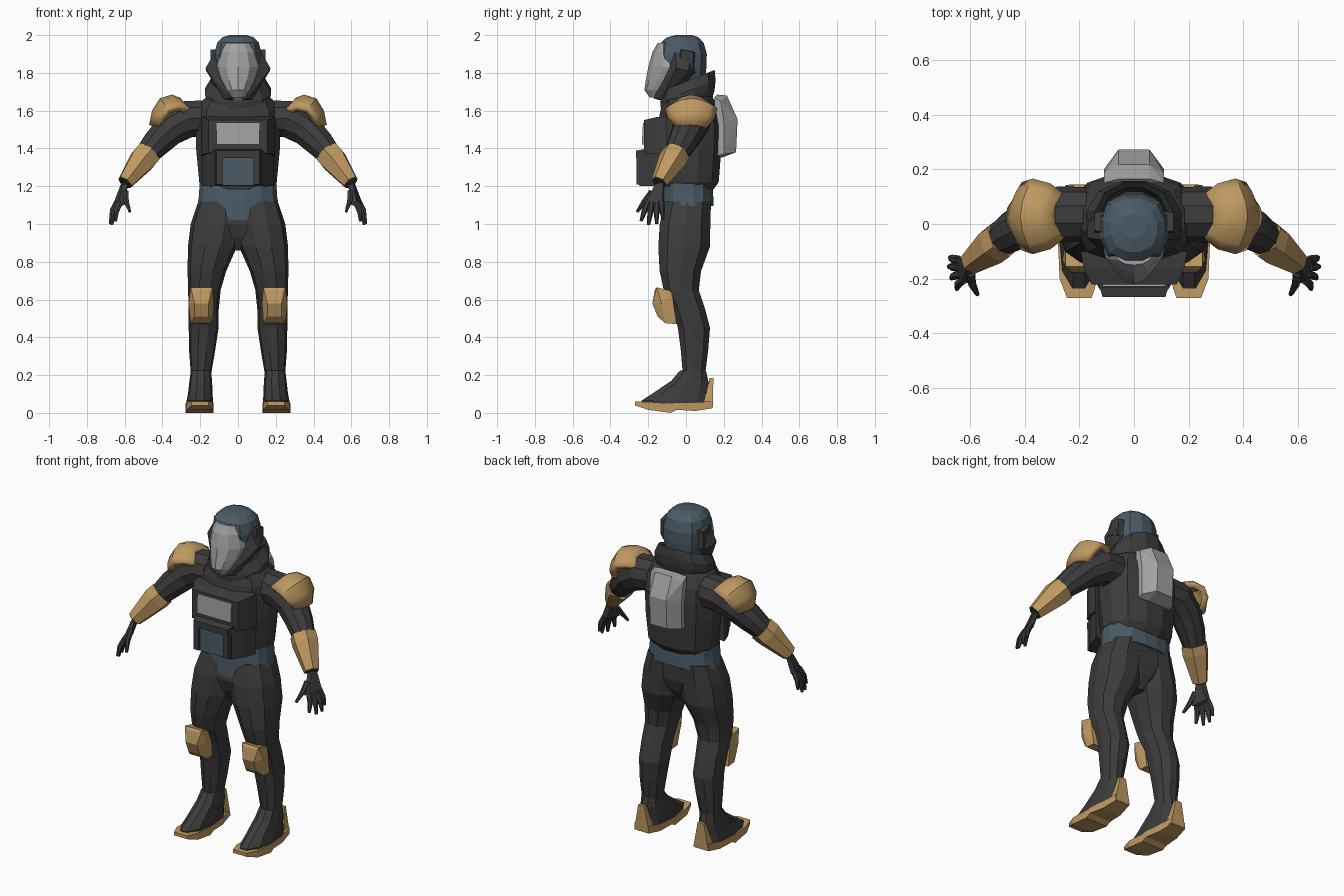
import bpy, bmesh, math
from mathutils import Vector as V


def material(name, r, g, b):
    m = bpy.data.materials.new(name)
    m.diffuse_color = (r, g, b, 1)
    return m


DARK = material("dark_cloth", .045, .045, .045)
TAN = material("tan_plate", .52, .32, .12)
BLUE = material("blue_grey", .07, .105, .135)
GREY = material("light_grey", .36, .36, .36)


def finish(name, bm, mat, mirror=False):
    bmesh.ops.recalc_face_normals(bm, faces=bm.faces)
    me = bpy.data.meshes.new(name)
    bm.to_mesh(me)
    bm.free()
    me.materials.append(mat)
    ob = bpy.data.objects.new(name, me)
    bpy.context.collection.objects.link(ob)
    if mirror:
        mod = ob.modifiers.new("mirror", 'MIRROR')
        mod.use_mirror_merge = False
    return ob


def loft(name, rings, mat, mirror=False, closed=True, caps=True):
    bm = bmesh.new()
    rows = [[bm.verts.new(p) for p in r] for r in rings]
    n = len(rows[0])
    for a, b in zip(rows, rows[1:]):
        for i in range(n if closed else n - 1):
            j = (i + 1) % n
            bm.faces.new((a[i], a[j], b[j], b[i]))
    if caps:
        bm.faces.new(rows[0])
        bm.faces.new(rows[-1])
    return finish(name, bm, mat, mirror)


def ring(z, cx, cy, rx, ry, n=12, e=.8):
    """Horizontal rounded section with a flat side to the front."""
    pts = []
    for i in range(n):
        a = 2 * math.pi * (i + .5) / n + math.pi / 2
        c, s = math.cos(a), math.sin(a)
        k = (abs(c) ** (2 / e) + abs(s) ** (2 / e)) ** (-e / 2)
        pts.append(V((cx + rx * c * k, cy + ry * s * k, z)))
    return pts


def stack(name, sections, mat, mirror=False, n=12, e=.8):
    return loft(name, [ring(*s, n, e) for s in sections], mat, mirror)


def tube(name, pts, radii, mat, n=8):
    pts = [V(p) for p in pts]
    rings = []
    for i, p in enumerate(pts):
        t = (pts[min(i + 1, len(pts) - 1)] - pts[max(i - 1, 0)]).normalized()
        u = t.cross(V((0, 1, 0))).normalized()
        w = t.cross(u)
        rings.append([p + radii[i] * (u * math.cos(a) + w * math.sin(a))
                      for a in [2 * math.pi * (k + .5) / n for k in range(n)]])
    return loft(name, rings, mat, True)


def slab(name, sections, mat, mirror=False):
    """Rectangles (y, x0, x1, z0, z1) joined front to back."""
    return loft(name, [[V((x0, y, z0)), V((x1, y, z0)), V((x1, y, z1)), V((x0, y, z1))]
                       for y, x0, x1, z0, z1 in sections], mat, mirror)


def hull(name, pts, mat, mirror=False):
    bm = bmesh.new()
    for p in pts:
        bm.verts.new(p)
    res = bmesh.ops.convex_hull(bm, input=bm.verts)
    bmesh.ops.delete(bm, geom=[g for g in res["geom_interior"] if isinstance(g, bmesh.types.BMVert)],
                     context='VERTS')
    bmesh.ops.dissolve_limit(bm, angle_limit=.05, verts=bm.verts, edges=bm.edges)
    return finish(name, bm, mat, mirror)


# torso, pelvis and belt
stack("torso", [(1.18, 0, .01, .18, .135), (1.22, 0, .02, .208, .155), (1.4, 0, .02, .225, .17),
                (1.52, 0, .02, .226, .172), (1.6, 0, .02, .218, .158), (1.66, 0, .015, .185, .135),
                (1.7, 0, .01, .12, .11)], DARK)
stack("pelvis", [(1.13, 0, .01, .205, .125), (1.0, 0, .0, .235, .13), (.93, 0, .0, .12, .11),
                 (.86, 0, .0, .03, .07)], DARK)
belt = [ring(1.095, 0, .01, .217, .137, 16), ring(1.15, 0, .01, .208, .135, 16),
        ring(1.215, 0, .01, .205, .132, 16)]
for p in belt[0]:
    p.z -= .075 * max(0, -(p.y - .01) / .137) ** 3
loft("belt", belt, BLUE)

# legs
stack("leg", [(1.12, .1, .01, .11, .125), (1.0, .115, -.005, .135, .137), (.88, .135, -.01, .13, .14),
              (.75, .165, -.03, .102, .112), (.65, .178, -.025, .086, .095), (.55, .182, .015, .08, .088),
              (.45, .182, .042, .079, .087), (.33, .19, .045, .069, .074), (.2, .196, .042, .053, .06)],
      DARK, True, 10)
hull("knee_pad", [(x, y, z) for x in (.135, .25) for y, z in
                  ((-.155, .665), (-.075, .645), (-.05, .47), (-.11, .475))] +
     [(x, y, z) for x in (.155, .23) for y, z in ((-.165, .65), (-.178, .58), (-.15, .51))] +
     [(x, -.13, .58) for x in (.127, .262)], TAN, True)

# boots
stack("boot", [(.225, .197, .037, .053, .07), (.17, .197, .02, .06, .1), (.1, .2, -.03, .065, .155),
               (.065, .202, -.055, .07, .185), (.04, .202, -.055, .07, .185)], DARK, True, 10)
slab("sole", [(-.27, .155, .245, .04, .06), (-.2, .132, .272, .016, .058), (-.08, .13, .277, 0, .05),
              (-.05, .13, .277, .016, .052), (.05, .14, .265, .01, .052), (.14, .155, .25, .025, .065)],
     TAN, True)
hull("heel_guard", [(x, y, .03) for x in (.15, .25) for y in (.09, .142)] +
     [(x, y, .185) for x in (.18, .222) for y in (.125, .145)], TAN, True)

# chest unit
slab("chest_unit_upper", [(-.1, -.195, .195, 1.36, 1.57), (-.16, -.185, .185, 1.37, 1.565),
                          (-.222, -.155, .155, 1.375, 1.55)], DARK)
slab("chest_unit_lower", [(-.1, -.19, .19, 1.2, 1.4), (-.17, -.165, .165, 1.2, 1.39),
                          (-.24, -.125, .125, 1.2, 1.385)], DARK)
hull("chest_screen", [(x, y, z) for x in (-.115, .115) for y, z in
                      ((-.2, 1.535), (-.2, 1.42), (-.228, 1.535), (-.234, 1.42))], GREY)
slab("chest_ledge", [(-.2, -.135, .135, 1.345, 1.4), (-.266, -.115, .115, 1.35, 1.388)], DARK)
slab("chest_lower_panel", [(-.2, -.083, .083, 1.205, 1.36), (-.25, -.083, .083, 1.205, 1.36)], BLUE)
slab("chest_post", [(-.2, .083, .13, 1.2, 1.37), (-.263, .083, .115, 1.21, 1.37)], DARK, True)

# backpack
hull("backpack", [(x, y, z) for x in (-.11, .11) for y, z in
                  ((.15, 1.67), (.185, 1.65), (.2, 1.54), (.2, 1.37), (.15, 1.36))] +
     [(x, y, z) for x in (-.056, .056) for y, z in
      ((.165, 1.685), (.217, 1.68), (.273, 1.555), (.265, 1.38), (.19, 1.352))], GREY)

# tilted collar and neck
collar = [ring(z, 0, .01, rx, ry, 12, .9) for z, rx, ry in
          ((1.6, .15, .13), (1.65, .175, .145), (1.7, .178, .15), (1.755, .145, .145),
           (1.745, .125, .125), (1.65, .11, .11))]
for r in collar:
    for p in r:
        p.z += .4 * p.y
loft("collar", collar, DARK)
stack("neck", [(1.58, 0, -.045, .085, .085), (1.68, 0, -.04, .09, .1), (1.78, 0, -.02, .09, .09)], BLUE)

# helmet
stack("helmet", [(1.69, 0, -.03, .085, .1), (1.76, 0, -.01, .113, .112), (1.83, 0, -.015, .128, .125),
                 (1.9, 0, -.018, .127, .13), (1.96, 0, -.02, .112, .115), (1.988, 0, -.018, .085, .085),
                 (2.0, 0, -.01, .045, .045)], BLUE)
visor = []
for z, w, side, front in ((1.958, .066, -.115, -.15), (1.91, .098, -.08, -.178), (1.83, .121, -.045, -.2),
                          (1.76, .095, -.085, -.213), (1.71, .065, -.14, -.22), (1.67, .035, -.17, -.192)):
    visor.append([V((w * math.sin(t), side + (front - side) * math.cos(t), z))
                  for t in [math.radians(a) for a in range(-90, 91, 30)]])
loft("visor", visor, GREY)
hull("cheek_guard", [(.11, -.06, 1.93), (.115, .035, 1.92), (.172, -.05, 1.825), (.168, .01, 1.81),
                     (.12, .05, 1.8), (.045, -.172, 1.665), (.075, -.13, 1.66), (.105, -.02, 1.73),
                     (.12, -.055, 1.83), (.02, -.14, 1.655)], DARK, True)
hull("ear_pod", [(x, y, z) for x, s in ((.1, 1), (.145, .8)) for y, z in
                 ((-.05 * s, 1.81), (.045 * s, 1.81), (.05 * s, 1.91), (-.03 * s, 1.925))], DARK, True)

# arms and forearm guards
tube("arm", [(.17, .035, 1.56), (.27, .035, 1.555), (.36, .015, 1.5), (.43, -.02, 1.43),
             (.5, -.065, 1.35), (.6, -.142, 1.215)], [.1, .103, .09, .078, .06, .036], DARK, 10)
tube("forearm_guard", [(.475, -.05, 1.375), (.505, -.072, 1.34), (.597, -.142, 1.22)],
     [.076, .077, .045], TAN, 6)

# shoulder pads: curved shell swept over the shoulder
pad = []
for x, z, hw in ((.285, 1.645, .065), (.305, 1.668, .085), (.35, 1.685, .12), (.415, 1.665, .138),
                 (.455, 1.6, .125), (.47, 1.525, .08)):
    pad.append([V((x - .045 * t * t, .028 + hw * t, z - .05 * t * t * (z - 1.45) / .2))
                for t in (-1, -.75, -.4, 0, .4, .75, 1)])
shell = loft("shoulder_pad", pad, TAN, True, False, False)
shell.data.shade_smooth()
shell.data.set_sharp_from_angle(angle=math.radians(40))
for s in (1,):
    solid = shell.modifiers.new("thickness", 'SOLIDIFY')
    solid.thickness = .035
    # thicken towards the shoulder
    up = sum(p.normal.z for p in shell.data.polygons) > 0
    solid.offset = -1 if up else 1

# hands
hull("palm", [(.58, -.125, 1.225), (.615, -.12, 1.225), (.585, -.165, 1.21), (.61, -.165, 1.21),
              (.625, -.12, 1.11), (.655, -.125, 1.12), (.6, -.215, 1.1), (.63, -.215, 1.11),
              (.645, -.16, 1.095)], DARK, True)
for i, (base, tip) in enumerate((((.64, -.132, 1.12), (.672, -.122, 1.025)),
                                 ((.64, -.157, 1.11), (.677, -.155, 1.0)),
                                 ((.632, -.182, 1.11), (.668, -.198, .995)),
                                 ((.622, -.203, 1.115), (.648, -.238, 1.015)),
                                 ((.595, -.18, 1.17), (.572, -.258, 1.065)))):
    a, b = V(base), V(tip)
    mid = a.lerp(b, .5) + V((.008, 0, .003))
    tube("thumb" if i == 4 else "finger", [a, mid, b], [.017, .015, .008], DARK, 6)
